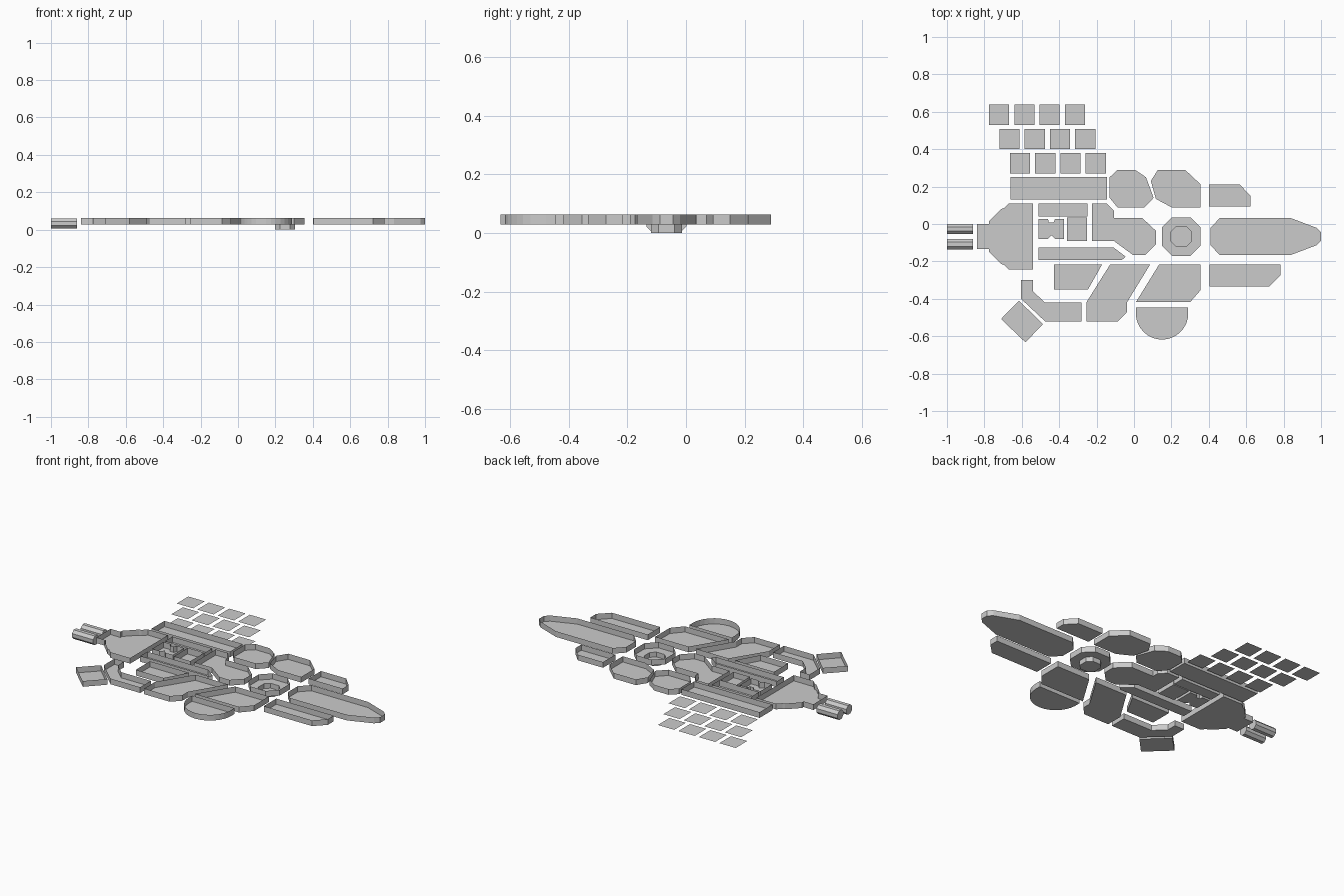
import bpy, bmesh
from math import pi, cos, sin

if "Cube" in bpy.data.objects:
    bpy.data.objects.remove(bpy.data.objects["Cube"])

FLOOR, TOP = 0.029, 0.063
MID = -0.067  # centre line of the ship in y


def finish(bm, name):
    bmesh.ops.remove_doubles(bm, verts=bm.verts, dist=1e-5)
    mesh = bpy.data.meshes.new(name)
    bm.to_mesh(mesh)
    bm.free()
    bpy.context.collection.objects.link(bpy.data.objects.new(name, mesh))


def walls(bm, pts, z0, z1):
    for (ax, ay), (bx, by) in zip(pts, pts[1:] + pts[:1]):
        bm.faces.new([bm.verts.new(c) for c in
                      ((ax, ay, z0), (bx, by, z0), (bx, by, z1), (ax, ay, z1))])


def flat(bm, pts, z):
    bm.faces.new([bm.verts.new((x, y, z)) for x, y in pts])


def ccw(pts):
    area = sum(a[0] * b[1] - b[0] * a[1] for a, b in zip(pts, pts[1:] + pts[:1]))
    return pts if area > 0 else pts[::-1]


def room(name, pts):
    """Open tray: a floor with thin upright walls."""
    pts = ccw(pts)
    bm = bmesh.new()
    flat(bm, pts, FLOOR)
    walls(bm, pts, FLOOR, TOP)
    finish(bm, name)


def rect(x0, x1, y0, y1):
    return [(x0, y0), (x1, y0), (x1, y1), (x0, y1)]


def mirrored(half):
    """Outline symmetric about the centre line."""
    return half + [(x, 2 * MID - y) for x, y in reversed(half)]


def octagon(cx, cy, r, c):
    return [(cx + x, cy + y) for x, y in ((-r, -r + c), (-r + c, -r), (r - c, -r), (r, -r + c),
                                          (r, r - c), (r - c, r), (-r + c, r), (-r, r - c))]


# Stern room and nose room
room("stern_room", mirrored([(-.84, 0), (-.775, 0), (-.775, .015), (-.71, .08),
                             (-.695, .085), (-.67, .11), (-.54, .11)]))
room("nose_room", mirrored([(.408, -.021), (.46, .033), (.834, .033), (.975, -.02), (1, -.045)]))

# Upper side rooms
room("upper_corridor", rect(-.66, -.145, .13, .25))
room("upper_bay_a", [(-.13, .25), (-.088, .29), (.005, .29), (.064, .25), (.105, .14),
                     (.055, .088), (-.088, .088), (-.13, .14)])
room("upper_bay_b", [(.128, .29), (.273, .29), (.355, .213), (.355, .088), (.203, .088),
                     (.117, .134), (.09, .23)])
room("upper_bay_c", [(.40, .21), (.566, .21), (.624, .15), (.624, .094), (.40, .094)])

# Central rooms
room("inner_passage", rect(-.51, -.248, .041, .11))
room("inner_cabin", rect(-.358, -.25, -.091, .035))
room("inner_lobby", mirrored([(-.51, .027), (-.46, .027), (-.455, .008), (-.43, .008),
                              (-.422, .027), (-.374, .027)])[:6]
     + [(-.374, -.08), (-.422, -.08), (-.44, -.06), (-.46, -.08), (-.51, -.08)])
room("main_hall", [(-.224, .11), (-.145, .11), (-.107, .07), (-.107, .033), (.043, .033),
                   (.118, -.037), (.118, -.107), (.06, -.166), (-.005, -.166),
                   (-.107, -.091), (-.224, -.091)])
room("lower_corridor", [(-.51, -.125), (-.11, -.125), (-.045, -.174), (-.064, -.192), (-.51, -.192)])

# Lower side rooms
room("lower_bay_a", [(-.428, -.217), (-.171, -.217), (-.246, -.35), (-.428, -.35)])
room("lower_bay_b", [(-.128, -.217), (.086, -.217), (-.037, -.418), (-.037, -.47),
                     (-.086, -.52), (-.254, -.52), (-.254, -.418)])
room("lower_bay_c", [(.134, -.217), (.355, -.217), (.355, -.355), (.30, -.418), (.01, -.418)])
room("lower_bay_d", [(.404, -.217), (.783, -.217), (.783, -.273), (.722, -.334), (.404, -.334)])
room("bent_passage", [(-.604, -.30), (-.54, -.30), (-.54, -.36), (-.476, -.42), (-.281, -.42),
                      (-.281, -.52), (-.476, -.52), (-.604, -.40)])
room("tilted_pod", [(-.711, -.508), (-.615, -.41), (-.487, -.535), (-.58, -.633)])
room("round_bay", [(.01, -.446), (.29, -.446)]
     + [(.15 + .14 * cos(a), -.478 - .14 * sin(a)) for a in [pi * i / 16 for i in range(17)]])

# Octagonal room with a sunken pit in its floor
outer, inner = octagon(.252, MID, .103, .054), octagon(.252, MID, .053, .026)
bm = bmesh.new()
walls(bm, outer, FLOOR, TOP)
walls(bm, inner, 0, FLOOR)
flat(bm, inner, 0)
for i in range(8):
    j = (i + 1) % 8
    flat(bm, [outer[i], outer[j], inner[j], inner[i]], FLOOR)
finish(bm, "pit_room")

# Flat floor tiles
for r, (x, y) in enumerate(((-.775, .53), (-.72, .40), (-.663, .27))):
    for c in range(4):
        bm = bmesh.new()
        x0 = x + c * .135
        flat(bm, rect(x0, x0 + .108, y, y + .109), FLOOR)
        finish(bm, f"floor_tile_{r}_{c}")

# Twin engine barrels
for n, y in (("a", MID + .041), ("b", MID - .041)):
    ring = octagon(y, .033, .027, .016)
    bm = bmesh.new()
    face = bm.faces.new([bm.verts.new((-1, p, q)) for p, q in ring])
    ext = bmesh.ops.extrude_face_region(bm, geom=[face], use_keep_orig=True)
    moved = [v for v in ext["geom"] if isinstance(v, bmesh.types.BMVert)]
    bmesh.ops.translate(bm, verts=moved, vec=(.14, 0, 0))
    bmesh.ops.recalc_face_normals(bm, faces=bm.faces)
    finish(bm, "engine_" + n)
